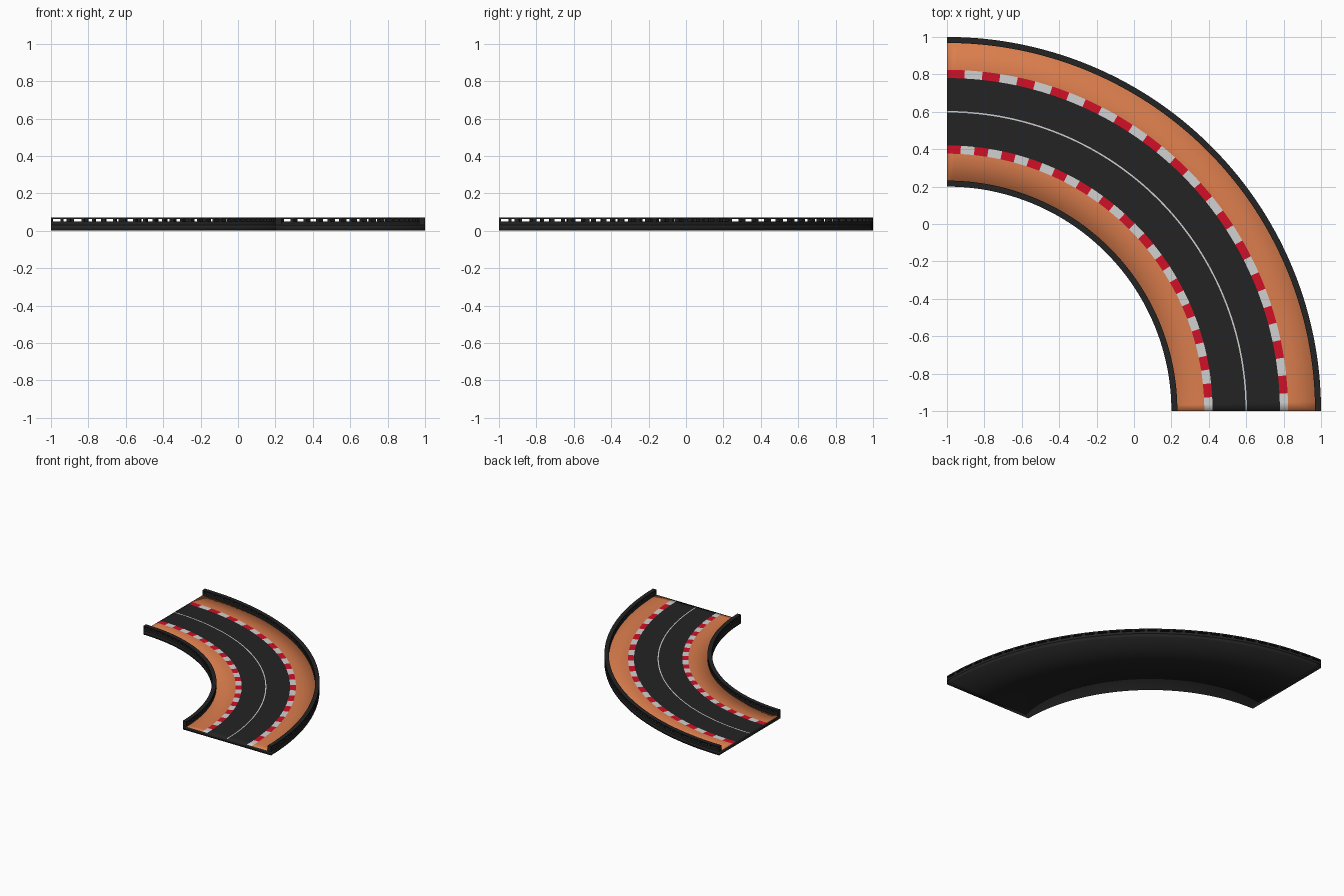
import bpy, bmesh, math

cube = bpy.data.objects.get("Cube")
if cube:
    bpy.data.objects.remove(cube)

MID = 1.6            # radius of the road's centre line
HALF = 0.4           # half width of the whole track
WALL = 0.032         # wall thickness
SLAB = 0.03          # slab height
STEPS = 60           # steps along the quarter turn
KERBS = 30           # painted kerb blocks
POSTS = 33           # spaces between the rail posts
QUARTER = math.pi / 2


def material(name, r, g, b):
    m = bpy.data.materials.new(name)
    m.use_nodes = True
    m.diffuse_color = (r, g, b, 1)
    bsdf = m.node_tree.nodes["Principled BSDF"]
    bsdf.inputs["Base Color"].default_value = (r, g, b, 1)
    bsdf.inputs["Roughness"].default_value = 0.8
    return m


black = material("asphalt black", 0.017, 0.017, 0.017)
orange = material("sand orange", 0.72, 0.21, 0.075)
red = material("kerb red", 0.63, 0.005, 0.019)
white = material("kerb white", 0.64, 0.64, 0.64)
BLACK, ORANGE, RED, WHITE = range(4)


def sweep(bm, section, start, end, steps, paint=None):
    """Turn a closed (radius, height) section about the corner of the tile."""
    rings = []
    for i in range(steps + 1):
        a = start + (end - start) * i / steps
        rings.append([bm.verts.new((r * math.sin(a) - 1, r * math.cos(a) - 1, z))
                      for r, z in section])
    n = len(section)
    for i in range(steps):
        for j in range(n):
            k = (j + 1) % n
            f = bm.faces.new((rings[i][j], rings[i][k], rings[i + 1][k], rings[i + 1][j]))
            if paint:
                f.material_index = paint(i, j)
    bm.faces.new(rings[0])
    bm.faces.new(rings[-1])


def finish(bm, name, mats):
    bmesh.ops.recalc_face_normals(bm, faces=bm.faces)
    mesh = bpy.data.meshes.new(name)
    bm.to_mesh(mesh)
    bm.free()
    for m in mats:
        mesh.materials.append(m)
    ob = bpy.data.objects.new(name, mesh)
    bpy.context.scene.collection.objects.link(ob)
    return ob


# Track slab: its top is split into verges, kerbs, lanes and the centre line
offsets = [-HALF, -0.224, -0.18, -0.004, 0.004, 0.18, 0.224, HALF]
section = [(MID + o, SLAB) for o in offsets] + [(MID + HALF, 0), (MID - HALF, 0)]


def track_paint(step, strip):
    if strip in (0, 6):
        return ORANGE
    if strip in (1, 5):
        block = step * KERBS // STEPS
        return WHITE if block % 2 else RED
    return WHITE if strip == 3 else BLACK


bm = bmesh.new()
sweep(bm, section, 0, QUARTER, STEPS, track_paint)
track = finish(bm, "track_slab", [black, orange, red, white])
track.data.shade_smooth()


# Side walls: a low kerb wall, short posts and a top rail
def band(r, low, high):
    return [(r, low), (r + WALL, low), (r + WALL, high), (r, high)]


walls = []
for side, r in (("inner", MID - HALF), ("outer", MID + HALF - WALL)):
    for part, low, high in (("wall", SLAB, 0.05), ("rail", 0.063, 0.072)):
        bm = bmesh.new()
        sweep(bm, band(r, low, high), 0, QUARTER, STEPS)
        walls.append(finish(bm, side + "_" + part, [black]))
    bm = bmesh.new()
    pitch = QUARTER / POSTS
    for i in range(POSTS + 1):
        a = max(0, (i - 0.125) * pitch)
        b = min(QUARTER, (i + 0.125) * pitch)
        sweep(bm, band(r, 0.05, 0.063), a, b, 1)
    finish(bm, side + "_posts", [black])

# Smooth the long curves and keep the edges sharp
bpy.ops.object.select_all(action="DESELECT")
for ob in walls:
    ob.select_set(True)
bpy.context.view_layer.objects.active = walls[0]
bpy.ops.object.shade_smooth_by_angle(angle=math.radians(30))
